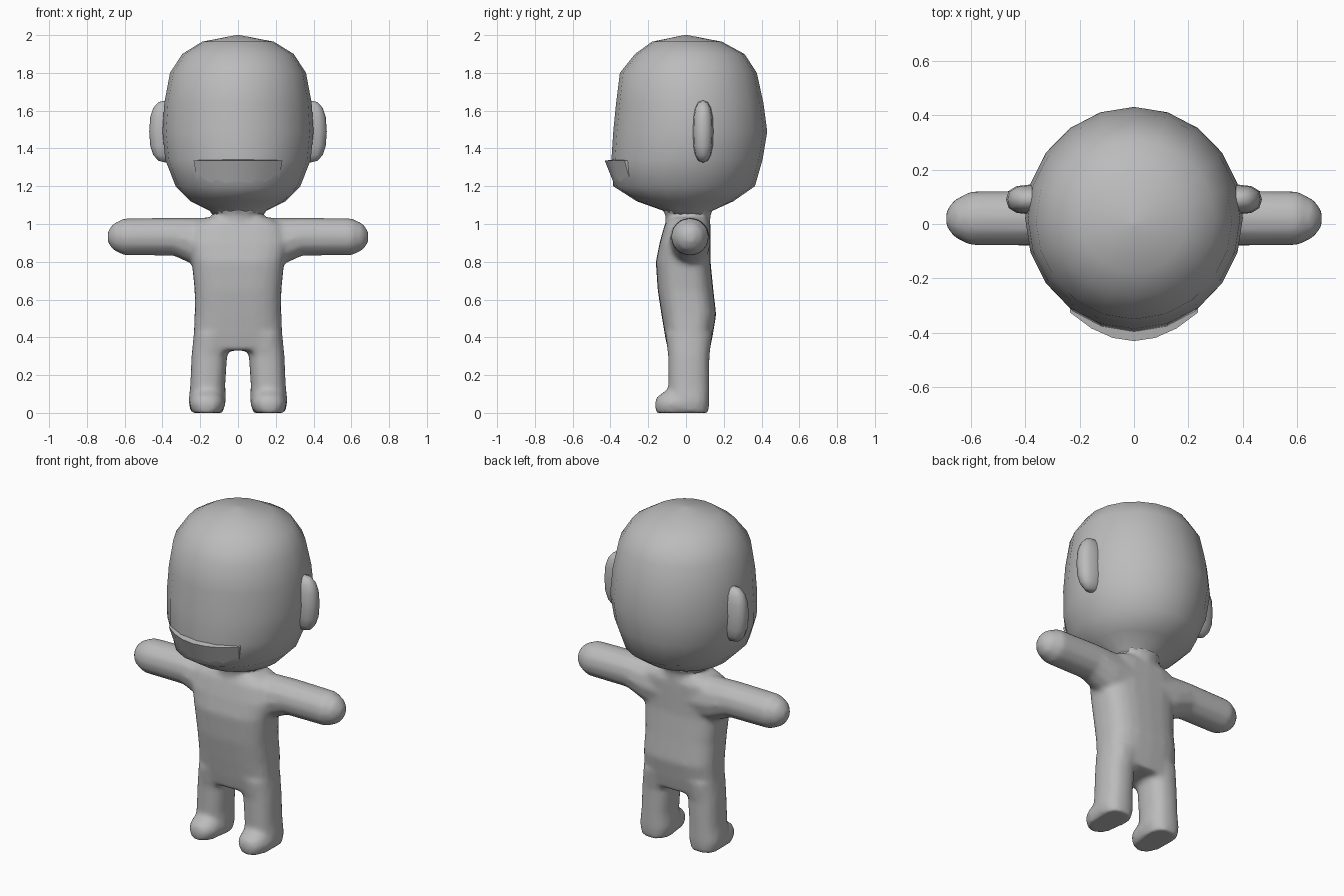
import bpy, bmesh, math
from mathutils import Vector

cube = bpy.data.objects.get("Cube")
if cube:
    bpy.data.objects.remove(cube, do_unlink=True)

clay = bpy.data.materials.new("plain grey")
clay.use_nodes = True
GREY = (0.5, 0.5, 0.5, 1)
clay.diffuse_color = GREY
clay.node_tree.nodes["Principled BSDF"].inputs["Base Color"].default_value = GREY


def finish(name, bm, angle=60):
    bmesh.ops.recalc_face_normals(bm, faces=bm.faces)
    mesh = bpy.data.meshes.new(name)
    bm.to_mesh(mesh)
    bm.free()
    mesh.materials.append(clay)
    obj = bpy.data.objects.new(name, mesh)
    bpy.context.collection.objects.link(obj)
    bpy.ops.object.select_all(action="DESELECT")
    obj.select_set(True)
    bpy.context.view_layer.objects.active = obj
    bpy.ops.object.shade_smooth_by_angle(angle=math.radians(angle))
    return obj


def loft(bm, rings, n, power=2.0, axis="z"):
    """Rings are (position, half width, low y, high y, cross centre)."""
    loops = []
    for pos, half, lo, hi, mid in rings:
        loop = []
        for i in range(n):
            a = math.tau * i / n
            c, s = math.cos(a), math.sin(a)
            u = mid + half * math.copysign(abs(c) ** (2 / power), c)
            v = (lo + hi) / 2 + (hi - lo) / 2 * math.copysign(abs(s) ** (2 / power), s)
            loop.append(bm.verts.new((u, v, pos) if axis == "z" else (pos, v, u)))
        loops.append(loop)
    for a, b in zip(loops, loops[1:]):
        for i in range(n):
            j = (i + 1) % n
            bm.faces.new((a[i], a[j], b[j], b[i]))
    bm.faces.new(loops[0])
    bm.faces.new(loops[-1])


# Head
bm = bmesh.new()
loft(bm, [
    (1.04, 0.13, -0.10, 0.12, 0), (1.07, 0.15, -0.12, 0.14, 0),
    (1.12, 0.25, -0.26, 0.25, 0), (1.2, 0.33, -0.385, 0.365, 0),
    (1.34, 0.385, -0.395, 0.405, 0), (1.49, 0.40, -0.385, 0.43, 0),
    (1.64, 0.39, -0.37, 0.41, 0), (1.8, 0.36, -0.35, 0.375, 0),
    (1.9, 0.295, -0.27, 0.31, 0), (1.965, 0.19, -0.18, 0.19, 0),
    (2.0, 0.01, -0.01, 0.01, 0)], 20)
finish("head", bm)

# Lower lip: a thin shelf that slopes back into the chin
bm = bmesh.new()
rows = []
COUNT = 6
for i in range(COUNT + 1):
    t = 2 * i / COUNT - 1
    x, y = 0.235 * t, -0.43 + 0.105 * t * t
    chin = 0.9 * x
    chin_y = -0.38 * math.sqrt(1 - (chin / 0.33) ** 2)
    rows.append([bm.verts.new(p) for p in (
        (x, y + 0.1, 1.35), (x, y, 1.335), (chin, chin_y, 1.21), (chin, y + 0.15, 1.21))])
for a, b in zip(rows, rows[1:]):
    for i in range(4):
        j = (i + 1) % 4
        bm.faces.new((a[i], a[j], b[j], b[i]))
bm.faces.new(rows[0])
bm.faces.new(rows[-1])
finish("lower_lip", bm, 40)

# Ears
for side, label in ((1, "left"), (-1, "right")):
    bm = bmesh.new()
    bmesh.ops.create_uvsphere(bm, u_segments=12, v_segments=8, radius=1)
    for v in bm.verts:
        boxy = [math.copysign(abs(c) ** 0.8, c) for c in v.co]
        v.co = Vector((side * (0.38 + 0.09 * boxy[0]),
                       0.09 + 0.055 * boxy[1], 1.49 + 0.165 * boxy[2]))
    finish(label + "_ear", bm)

# Body: torso, neck, arms, legs and feet fused into one skin
bm = bmesh.new()
loft(bm, [
    (0.33, 0.24, -0.095, 0.125, 0), (0.4, 0.235, -0.11, 0.14, 0),
    (0.52, 0.23, -0.13, 0.16, 0), (0.65, 0.23, -0.15, 0.145, 0),
    (0.8, 0.245, -0.16, 0.13, 0), (0.9, 0.27, -0.14, 0.13, 0),
    (0.99, 0.25, -0.115, 0.13, 0), (1.035, 0.17, -0.09, 0.11, 0)], 24, 2.9)
loft(bm, [(0.98, 0.16, -0.11, 0.13, 0), (1.05, 0.13, -0.11, 0.13, 0),
          (1.08, 0.16, -0.13, 0.15, 0)], 16)
for s in (1, -1):
    loft(bm, [
        (s * 0.08, 0.14, -0.09, 0.13, 0.895), (s * 0.22, 0.13, -0.09, 0.13, 0.905),
        (s * 0.34, 0.102, -0.082, 0.125, 0.933), (s * 0.6, 0.1, -0.08, 0.122, 0.932),
        (s * 0.66, 0.072, -0.05, 0.09, 0.932), (s * 0.69, 0.03, -0.01, 0.05, 0.932)],
        12, axis="x")
    loft(bm, [
        (0.0, 0.085, -0.07, 0.12, s * 0.165), (0.06, 0.1, -0.09, 0.125, s * 0.163),
        (0.15, 0.093, -0.095, 0.125, s * 0.16), (0.3, 0.095, -0.095, 0.125, s * 0.152),
        (0.42, 0.11, -0.11, 0.14, s * 0.125)], 16, 2.4)
    loft(bm, [
        (0.0, 0.08, -0.16, 0.12, s * 0.165), (0.05, 0.098, -0.168, 0.12, s * 0.163),
        (0.085, 0.085, -0.155, 0.1, s * 0.163), (0.13, 0.06, -0.09, 0.08, s * 0.163)],
        16, 2.4)
body = finish("body", bm)
remesh = body.modifiers.new("fuse", "REMESH")
remesh.mode = "VOXEL"
remesh.voxel_size = 0.014
remesh.use_smooth_shade = True
smooth = body.modifiers.new("soften", "SMOOTH")
smooth.factor = 0.5
smooth.iterations = 7
